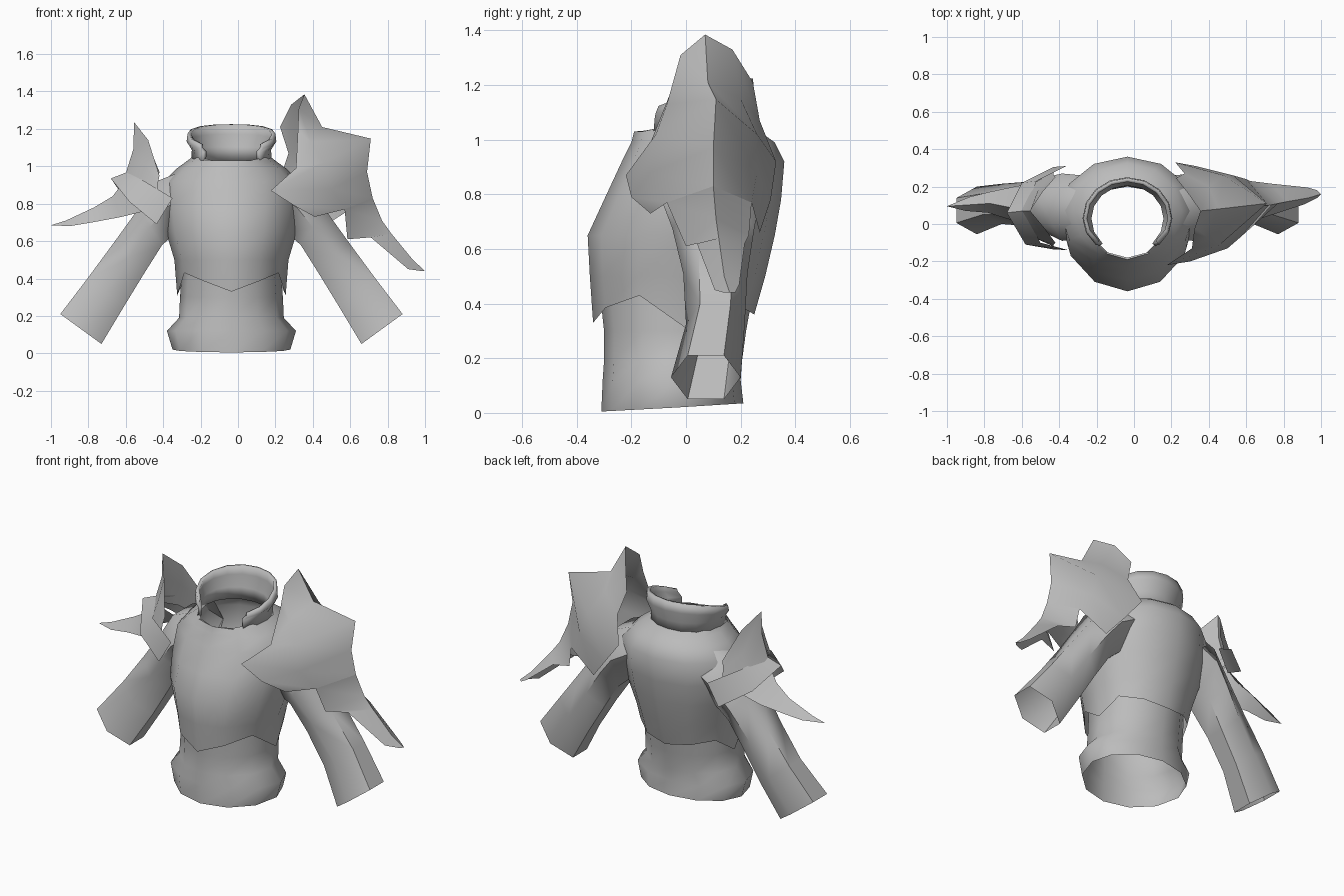
import bpy, bmesh, math

CX = -0.035  # symmetry plane of the body
steel = bpy.data.materials.new("plain_grey")
steel.diffuse_color = (0.5, 0.5, 0.5, 1)


def finish(name, verts, faces, angle=60, thick=0):
    """Make an object from points and faces, with smooth shading."""
    me = bpy.data.meshes.new(name)
    me.from_pydata(verts, [], faces)
    bm = bmesh.new()
    bm.from_mesh(me)
    bmesh.ops.remove_doubles(bm, verts=bm.verts, dist=0.0005)
    bmesh.ops.recalc_face_normals(bm, faces=bm.faces)
    bm.to_mesh(me)
    bm.free()
    me.materials.append(steel)
    ob = bpy.data.objects.new(name, me)
    bpy.context.collection.objects.link(ob)
    if thick:
        mod = ob.modifiers.new("thickness", 'SOLIDIFY')
        mod.thickness = thick
        mod.offset = -1
    bpy.ops.object.select_all(action='DESELECT')
    ob.select_set(True)
    bpy.context.view_layer.objects.active = ob
    bpy.ops.object.shade_smooth_by_angle(angle=math.radians(angle))
    return ob


def sheet(name, rows, closed=False, **kw):
    """Skin a grid of rows that all have the same number of points."""
    n = len(rows[0])
    verts = [p for r in rows for p in r]
    faces = []
    for i in range(len(rows) - 1):
        for j in range(n if closed else n - 1):
            k = (j + 1) % n
            faces.append((i * n + j, i * n + k, (i + 1) * n + k, (i + 1) * n + j))
    return finish(name, verts, faces, **kw)


def ring(z, half, front, back, yc=0.0, n=12, lo=0, hi=None):
    """Body ring from the front centre round; z is a number or a rule of the angle."""
    pts = []
    for i in range(lo, n if hi is None else hi):
        a = 2 * math.pi * i / n
        c = math.cos(a)
        y = yc - c * (yc - front) if c > 0 else yc - c * (back - yc)
        pts.append((CX + half * math.sin(a), y, z(a) if callable(z) else z))
    return pts


# waist section, open below
sheet("waist", [
    ring(lambda a: 0.02 - 0.015 * math.cos(a), 0.315, -0.31, 0.21, -0.03),
    ring(0.12, 0.345, -0.305, 0.20, -0.03),
    ring(0.19, 0.28, -0.30, 0.205, -0.03),
    ring(0.30, 0.275, -0.30, 0.22, -0.02),
    ring(0.44, 0.265, -0.315, 0.245, -0.01)], closed=True)

# breastplate with a zigzag lower edge
HEM = [0.33, 0.385, 0.43, 0.31, 0.40, 0.38, 0.36]


def hem(a):
    i = round(a / (math.pi / 6))
    return HEM[min(i, 12 - i)]


sheet("breastplate", [
    ring(hem, 0.29, -0.34, 0.25, 0.0),
    ring(0.50, 0.305, -0.352, 0.29, 0.0),
    ring(0.65, 0.35, -0.36, 0.325, 0.02),
    ring(0.78, 0.365, -0.30, 0.348, 0.05),
    ring(0.92, 0.36, -0.235, 0.36, 0.07),
    ring(0.99, 0.29, -0.20, 0.325, 0.07),
    ring(1.03, 0.235, -0.19, 0.27, 0.06),
    ring(lambda a: 1.05 - 0.03 * max(0, math.cos(a)) ** 4, 0.21, -0.18, 0.225, 0.03)],
    closed=True)


# flared collar, open at the front
def lip(z_front, z_back):
    return lambda a: z_back + (z_front - z_back) * (0.5 + 0.5 * math.cos(a)) ** 1.3


sheet("collar", [
    ring(1.03, 0.215, -0.18, 0.225, 0.03, 16, 2, 15),
    ring(lip(1.07, 1.10), 0.212, -0.175, 0.225, 0.03, 16, 2, 15),
    ring(lip(1.08, 1.17), 0.24, -0.17, 0.25, 0.03, 16, 2, 15),
    ring(lip(1.10, 1.225), 0.235, -0.155, 0.245, 0.03, 16, 2, 15)], thick=0.02)

# sleeves: upper x, upper z, lower x, lower z, front y, back y
SLEEVE = [(0.25, 0.98, 0.24, 0.70, -0.08, 0.26), (0.40, 0.92, 0.30, 0.64, -0.09, 0.27),
          (0.50, 0.77, 0.37, 0.58, -0.05, 0.25), (0.63, 0.59, 0.465, 0.43, -0.01, 0.225),
          (0.77, 0.40, 0.575, 0.25, 0.0, 0.215), (0.915, 0.21, 0.695, 0.05, -0.055, 0.20)]
for side, label in ((1, "left"), (-1, "right")):
    rows = []
    for ux, uz, lx, lz, yf, yb in SLEEVE:
        mx, mz, d = (ux + lx) / 2, (uz + lz) / 2, (yb - yf) * 0.24
        rows.append([(CX + side * x, y, z) for x, y, z in (
            (ux, yf + d, uz), (ux, yb - d, uz), (mx, yb, mz),
            (lx, yb - d, lz), (lx, yf + d, lz), (mx, yf, mz))])
    sheet(label + "_sleeve", rows, closed=True)

# large shoulder guard: rows run front to back, from crest to the lower spike
sheet("large_shoulder_guard", [
    [(0.32, -0.05, 1.19), (0.325, -0.02, 1.31), (0.355, 0.07, 1.385),
     (0.285, 0.17, 1.33), (0.225, 0.245, 1.21)],
    [(0.31, -0.13, 0.99), (0.39, -0.07, 1.13), (0.45, 0.08, 1.21),
     (0.40, 0.20, 1.15), (0.27, 0.27, 1.07)],
    [(0.175, -0.22, 0.87), (0.46, -0.11, 1.02), (0.71, 0.11, 1.148),
     (0.48, 0.26, 1.02), (0.22, 0.33, 0.92)],
    [(0.30, -0.20, 0.79), (0.50, -0.13, 0.88), (0.69, 0.10, 0.97),
     (0.53, 0.26, 0.88), (0.33, 0.31, 0.78)],
    [(0.41, -0.13, 0.73), (0.57, -0.07, 0.77), (0.72, 0.10, 0.83),
     (0.60, 0.24, 0.77), (0.43, 0.27, 0.66)]])
sheet("large_guard_spike", [
    [(0.57, -0.07, 0.77), (0.72, 0.10, 0.83), (0.60, 0.24, 0.77)],
    [(0.585, 0.0, 0.61), (0.77, 0.11, 0.71), (0.62, 0.23, 0.65)],
    [(0.71, 0.04, 0.62), (0.82, 0.12, 0.64), (0.74, 0.215, 0.62)],
    [(0.91, 0.105, 0.45), (0.935, 0.14, 0.50), (0.93, 0.195, 0.47)],
    [(0.98, 0.14, 0.44), (1.0, 0.16, 0.44), (0.98, 0.18, 0.44)]])

# small shoulder guard: upright flap, band and lower spike
sheet("small_guard_flap", [
    [(-0.42, -0.10, 0.95), (-0.48, -0.02, 1.14), (-0.555, 0.07, 1.235),
     (-0.49, 0.17, 1.14), (-0.42, 0.25, 0.97)],
    [(-0.43, -0.11, 0.90), (-0.50, -0.05, 1.01), (-0.56, 0.07, 1.09),
     (-0.51, 0.19, 1.01), (-0.43, 0.26, 0.92)],
    [(-0.43, -0.12, 0.80), (-0.54, -0.07, 0.87), (-0.61, 0.07, 0.93),
     (-0.55, 0.21, 0.87), (-0.43, 0.28, 0.80)]])
sheet("small_guard_band", [
    [(-0.35, -0.14, 0.83), (-0.50, -0.10, 0.92), (-0.59, 0.07, 0.97),
     (-0.52, 0.23, 0.93), (-0.36, 0.31, 0.84)],
    [(-0.435, -0.135, 0.69), (-0.58, -0.11, 0.81), (-0.68, 0.06, 0.935),
     (-0.60, 0.22, 0.82), (-0.43, 0.305, 0.71)]])
sheet("small_guard_spike", [
    [(-0.50, -0.10, 0.76), (-0.61, 0.07, 0.92), (-0.53, 0.22, 0.78)],
    [(-0.62, 0.01, 0.73), (-0.67, 0.09, 0.84), (-0.64, 0.20, 0.74)],
    [(-0.78, 0.06, 0.70), (-0.77, 0.11, 0.78), (-0.78, 0.17, 0.71)],
    [(-0.90, 0.07, 0.68), (-0.92, 0.10, 0.71), (-0.88, 0.145, 0.69)],
    [(-1.0, 0.095, 0.685), (-1.0, 0.095, 0.685), (-1.0, 0.095, 0.685)]])
